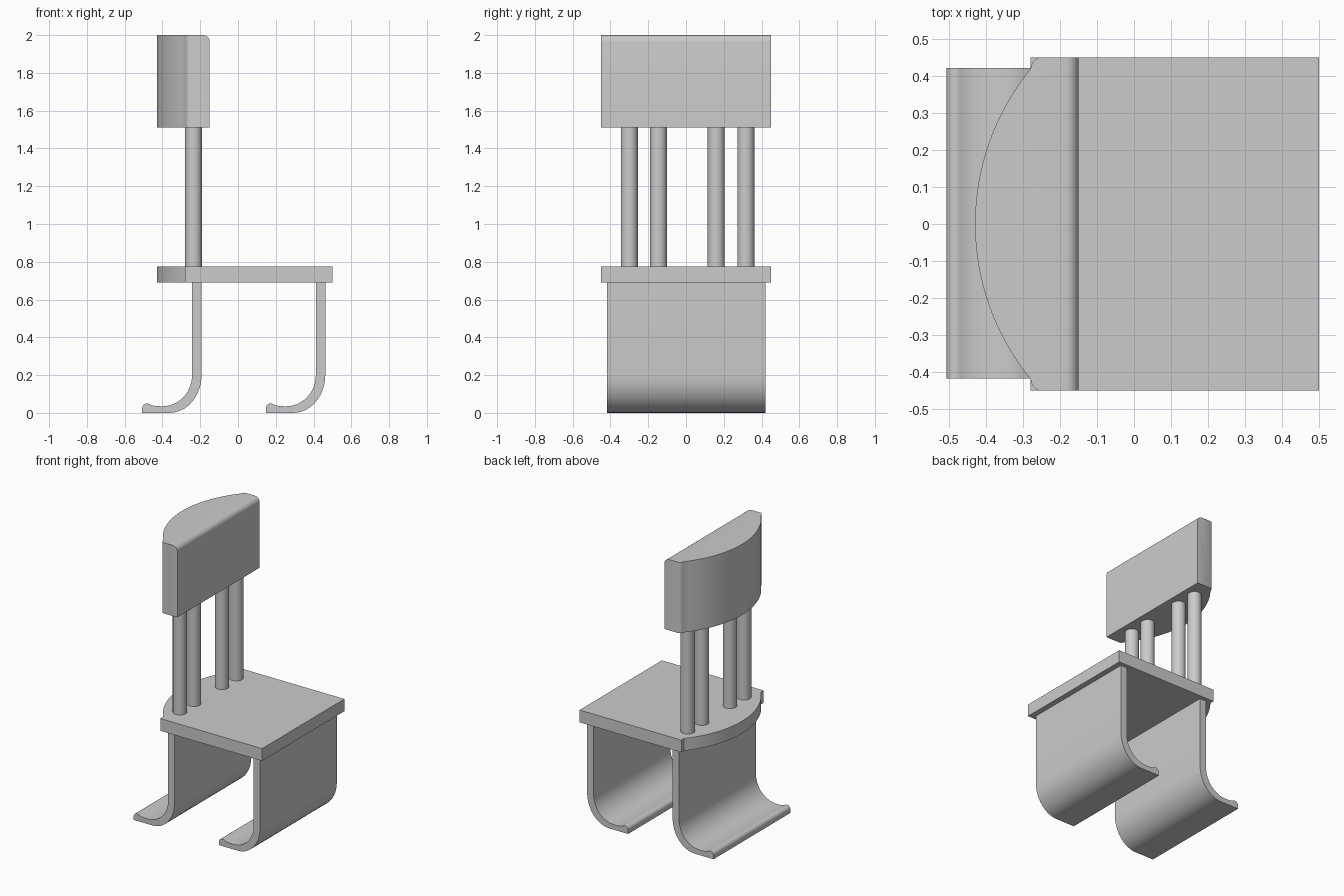
import bpy
import bmesh
from math import sin, cos, pi, asin, radians
from mathutils import Vector

cube = bpy.data.objects.get("Cube")
if cube:
    bpy.data.objects.remove(cube, do_unlink=True)

# Single grey finish
GREY = (0.6, 0.6, 0.6, 1)
grey = bpy.data.materials.new("plain grey")
grey.diffuse_color = GREY
grey.use_nodes = True
grey.node_tree.nodes["Principled BSDF"].inputs["Base Color"].default_value = GREY


def arc(cx, cy, r, start, end, steps):
    """Points on an arc, angles in degrees."""
    angles = [radians(start + (end - start) * i / steps) for i in range(steps + 1)]
    return [(cx + r * cos(a), cy + r * sin(a)) for a in angles]


def finish(obj, name):
    obj.name = name
    obj.data.materials.clear()
    obj.data.materials.append(grey)
    bpy.ops.object.select_all(action='DESELECT')
    obj.select_set(True)
    bpy.context.view_layer.objects.active = obj
    bpy.ops.object.shade_smooth_by_angle(angle=radians(30))


def prism(name, points, direction, round_edge=None):
    """Extrude a closed outline of 3D points; optionally round chosen edges."""
    bm = bmesh.new()
    base = bm.faces.new([bm.verts.new(p) for p in points])
    ext = bmesh.ops.extrude_face_region(bm, geom=[base], use_keep_orig=True)
    moved = [g for g in ext["geom"] if isinstance(g, bmesh.types.BMVert)]
    bmesh.ops.translate(bm, verts=moved, vec=Vector(direction))
    bmesh.ops.recalc_face_normals(bm, faces=bm.faces)
    if round_edge:
        edges = [e for e in bm.edges if all(round_edge(v.co) for v in e.verts)]
        bmesh.ops.bevel(bm, geom=edges, offset=0.035, segments=6,
                        profile=0.5, affect='EDGES')
    mesh = bpy.data.meshes.new(name)
    bm.to_mesh(mesh)
    bm.free()
    obj = bpy.data.objects.new(name, mesh)
    bpy.context.collection.objects.link(obj)
    finish(obj, name)


# Bowed rear edge shared by the seat and the backrest
BOW_R, BOW_Y = 0.663, 0.42
half = asin(BOW_Y / BOW_R) * 180 / pi
bow = arc(-0.43 + BOW_R, 0, BOW_R, 180 - half, 180 + half, 32)

# Seat: square slab with a bowed back
seat = [(0.5, -0.45), (0.5, 0.45), (-0.28, 0.45)] + bow + [(-0.28, -0.45)]
prism("seat", [(x, y, 0.69) for x, y in seat], (0, 0, 0.085))

# Backrest: flat front, bowed rear, rounded top front edge
corner = [(-0.258, 0.45), (-0.268, 0.445), (-0.276, 0.434)]
rest = ([(-0.15, -0.45), (-0.15, 0.45)] + corner + bow
        + [(x, -y) for x, y in reversed(corner)])
prism("backrest", [(x, y, 1.51) for x, y in rest], (0, 0, 0.49),
      lambda co: co.x > -0.16 and co.z > 1.9)

# Four round posts between seat and backrest
for i, y in enumerate((-0.3, -0.146, 0.16, 0.317)):
    bpy.ops.mesh.primitive_cylinder_add(vertices=32, radius=0.045, depth=0.76,
                                        location=(-0.235, y, 1.142))
    finish(bpy.context.object, f"back_post_{i + 1}")

# Curved sheet legs: upright, sweeping into a foot with a rolled toe
leg = ([(-0.193, 0.7), (-0.193, 0.2)]
       + [(-0.363 + 0.17 * cos(a), 0.2 - 0.2 * sin(a))
          for a in [pi / 2 * i / 12 for i in range(1, 13)]]
       + [(-0.507, 0)]
       + arc(-0.482, 0.025, 0.025, 180, 60, 8)
       + [(-0.455, 0.04), (-0.435, 0.036), (-0.41, 0.035)]
       + [(-0.4 + 0.157 * cos(a), 0.2 - 0.165 * sin(a))
          for a in [pi / 2 * i / 12 for i in range(12, -1, -1)]]
       + [(-0.243, 0.7)])
for name, shift in (("rear_leg", 0), ("front_leg", 0.655)):
    prism(name, [(x + shift, -0.418, z) for x, z in leg], (0, 0.84, 0))
